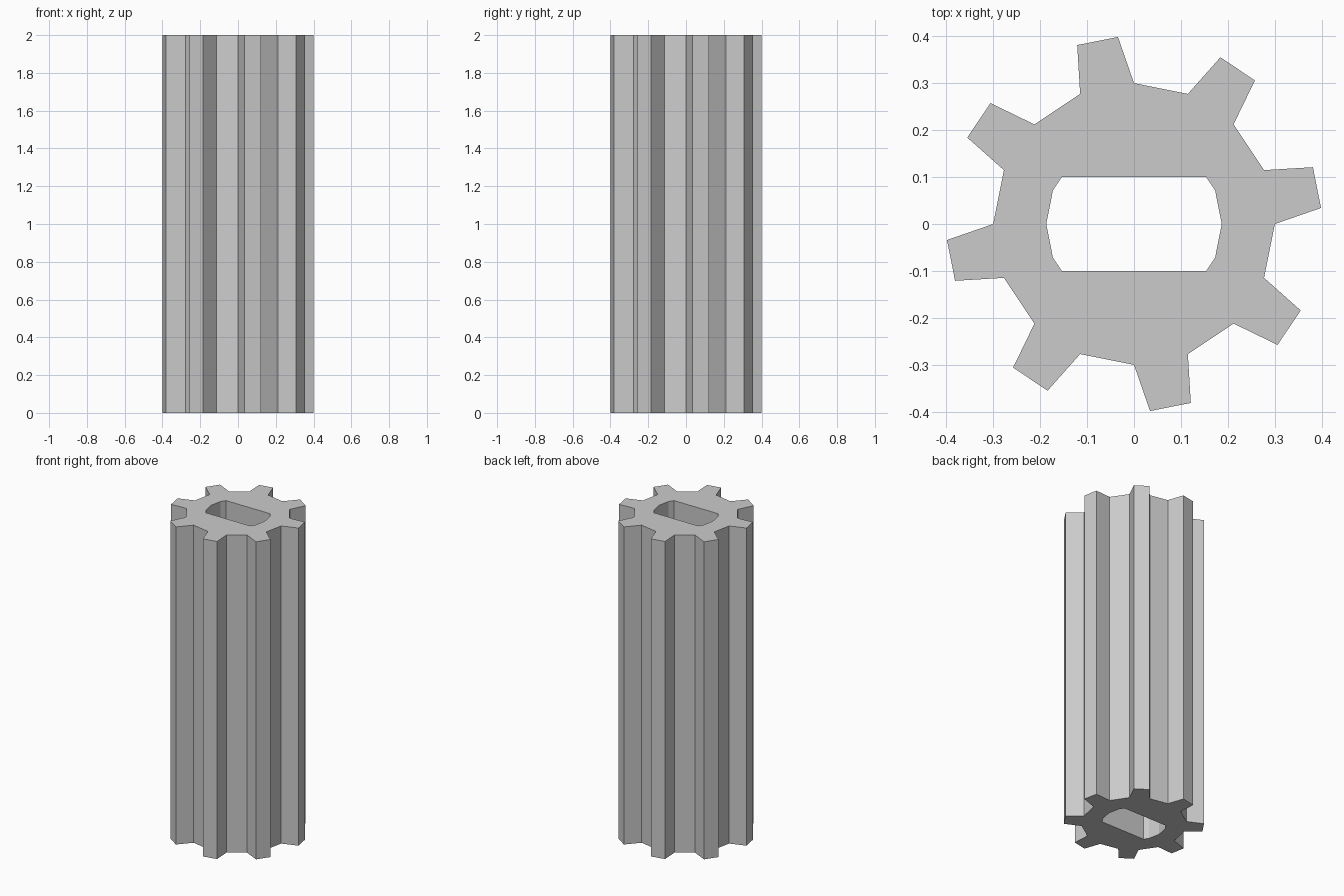
import bpy
import bmesh
from math import cos, sin, radians

cube = bpy.data.objects.get("Cube")
if cube:
    bpy.data.objects.remove(cube, do_unlink=True)

TEETH = 8
ROOT_R, TIP_R = 0.3, 0.4
HOLE_R, HOLE_HALF = 0.187, 0.1
HEIGHT = 2.0


def polar(radius, degrees):
    a = radians(degrees)
    return radius * cos(a), radius * sin(a)


# Tooth outline: root, two tip corners, root, repeated around the axis
outline = []
for i in range(TEETH):
    start = i * 360 / TEETH
    for radius, angle in ((ROOT_R, 0), (TIP_R, 4.9), (TIP_R, 17.6), (ROOT_R, 22.5)):
        outline.append(polar(radius, start + angle))

# Shaft hole: a sixteen-sided round cut flat on two sides
side = [polar(HOLE_R, a) for a in (-22.5, 0, 22.5)]
flat_x = 0.154
right = [(flat_x, -HOLE_HALF)] + side + [(flat_x, HOLE_HALF)]
hole = right + [(-x, -y) for x, y in right]

# Fill the cross-section between both loops and extrude it upward
bm = bmesh.new()
edges = []
for loop in (outline, hole):
    verts = [bm.verts.new((x, y, 0)) for x, y in loop]
    edges += [bm.edges.new((v, verts[i - 1])) for i, v in enumerate(verts)]
bmesh.ops.triangle_fill(bm, edges=edges, use_beauty=True)
result = bmesh.ops.extrude_face_region(bm, geom=bm.faces[:], use_keep_orig=True)
top = [g for g in result["geom"] if isinstance(g, bmesh.types.BMVert)]
bmesh.ops.translate(bm, verts=top, vec=(0, 0, HEIGHT))
bmesh.ops.recalc_face_normals(bm, faces=bm.faces[:])

mesh = bpy.data.meshes.new("pinion_gear")
bm.to_mesh(mesh)
bm.free()
gear = bpy.data.objects.new("pinion_gear", mesh)
bpy.context.collection.objects.link(gear)

# Plain grey material
grey = bpy.data.materials.new("plain_grey")
grey.use_nodes = True
colour = (0.6, 0.6, 0.6, 1)
grey.diffuse_color = colour
grey.node_tree.nodes["Principled BSDF"].inputs["Base Color"].default_value = colour
mesh.materials.append(grey)
